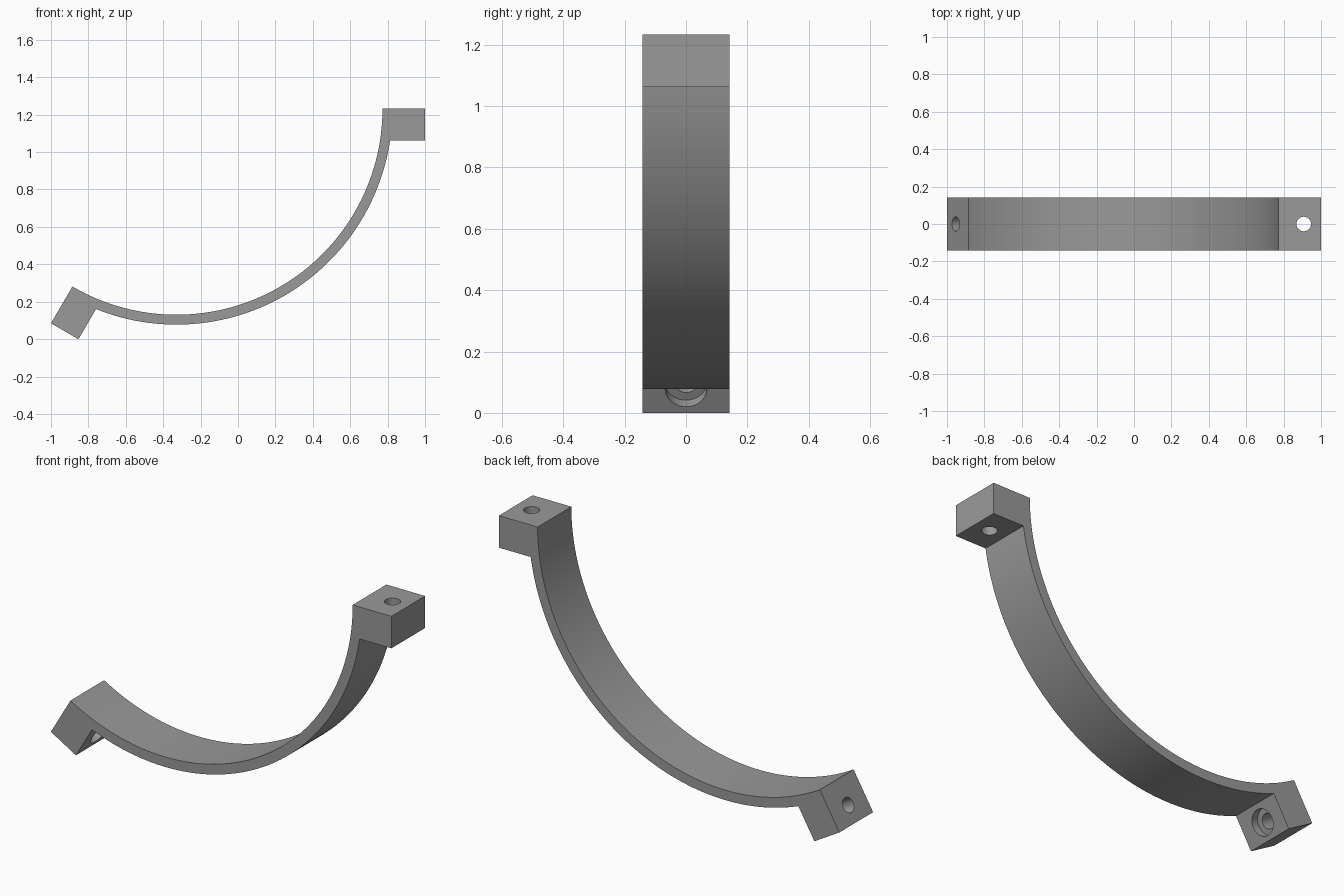
import bpy, bmesh
from math import sin, cos, asin, radians
from mathutils import Vector

if "Cube" in bpy.data.objects:
    bpy.data.objects.remove(bpy.data.objects["Cube"])

CX, CZ = -0.3293, 1.2325            # arc centre
R_IN, R_OUT, R_LUG = 1.102, 1.155, 1.3293
HALF_W, LUG_T, BOLT_R = 0.1415, 0.170, 1.237
A0, A1 = radians(180 + 59.7), radians(360)
N = 64


def polar(r, a, shift=0.0):
    """Point at radius r and angle a, shifted along the tangent."""
    return Vector((CX + r * cos(a) - shift * sin(a), 0, CZ + r * sin(a) + shift * cos(a)))


# Band and both lugs as one extruded profile
join = asin(LUG_T / R_OUT)
profile = [polar(R_IN, A0 + (A1 - A0) * i / N) for i in range(N + 1)]
profile += [polar(R_LUG, A1), polar(R_LUG, A1, -LUG_T)]
b0, b1 = A1 - join, A0 + join
profile += [polar(R_OUT, b0 + (b1 - b0) * i / N) for i in range(N + 1)]
profile += [polar(R_LUG, A0, LUG_T), polar(R_LUG, A0)]

bm = bmesh.new()
face = bm.faces.new([bm.verts.new(p + Vector((0, -HALF_W, 0))) for p in profile])
ext = bmesh.ops.extrude_face_region(bm, geom=[face])
verts = [g for g in ext["geom"] if isinstance(g, bmesh.types.BMVert)]
bmesh.ops.translate(bm, verts=verts, vec=(0, 2 * HALF_W, 0))
bmesh.ops.recalc_face_normals(bm, faces=bm.faces)
mesh = bpy.data.meshes.new("half_clamp")
bm.to_mesh(mesh)
bm.free()
clamp = bpy.data.objects.new("half_clamp", mesh)
bpy.context.collection.objects.link(clamp)

# Dark grey metal
metal = bpy.data.materials.new("dark_grey")
metal.diffuse_color = (0.32, 0.32, 0.32, 1)
metal.use_nodes = True
metal.node_tree.nodes["Principled BSDF"].inputs["Base Color"].default_value = metal.diffuse_color
mesh.materials.append(metal)


# Bolt holes, drilled along the tangent of each lug
def drill(name, a, radius, start, end):
    p, q = polar(BOLT_R, a, start), polar(BOLT_R, a, end)
    rot = (q - p).to_track_quat('Z', 'Y').to_euler()
    bpy.ops.mesh.primitive_cylinder_add(vertices=40, radius=radius, depth=(q - p).length,
                                        location=(p + q) / 2, rotation=rot)
    cutter = bpy.context.object
    cutter.name = name
    cutter.hide_render = True
    cutter.data.materials.append(metal)
    mod = clamp.modifiers.new(name, 'BOOLEAN')
    mod.operation = 'DIFFERENCE'
    mod.solver = 'EXACT'
    mod.object = cutter
    bpy.context.view_layer.objects.active = clamp
    bpy.ops.object.modifier_apply(modifier=name)
    bpy.data.objects.remove(cutter)


drill("upper_bolt_hole", A1, 0.039, -0.3, 0.1)
drill("lower_bolt_hole", A0, 0.039, -0.1, 0.3)
drill("lower_counterbore", A0, 0.068, LUG_T - 0.042, 0.3)

# Smooth the curved band, keep corners crisp
bpy.ops.object.select_all(action='DESELECT')
clamp.select_set(True)
bpy.context.view_layer.objects.active = clamp
bpy.ops.object.shade_smooth_by_angle(angle=radians(25))
